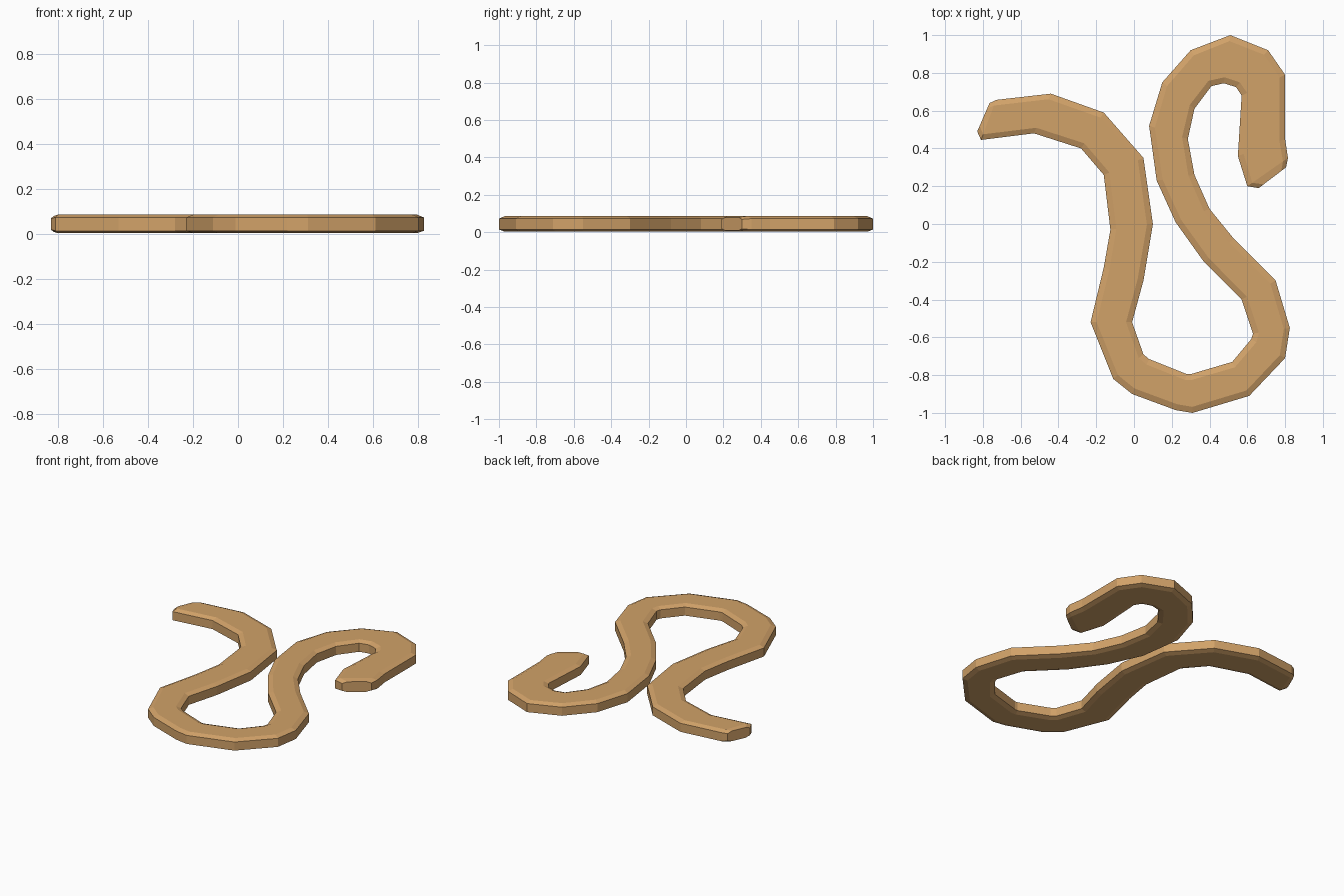
import bpy, bmesh
from mathutils import Vector

# Stations along the body: left edge x, y and right edge x, y
STATIONS = [
    (-.765, .64, -.83, .49), (-.73, .657, -.81, .445), (-.44, .69, -.53, .48),
    (-.16, .59, -.28, .40), (.05, .35, -.16, .26), (.10, 0, -.125, -.03),
    (.05, -.30, -.16, -.23), (-.01, -.52, -.23, -.52), (.05, -.69, -.11, -.82),
    (.08, -.715, -.01, -.90), (.28, -.795, .22, -.985), (.30, -.795, .31, -1),
    (.52, -.73, .61, -.91), (.62, -.61, .80, -.71), (.63, -.58, .825, -.55),
    (.57, -.40, .75, -.30), (.37, -.20, .53, -.08), (.22, .01, .40, .08),
    (.12, .23, .32, .26), (.08, .52, .285, .45), (.15, .75, .32, .61),
    (.30, .92, .41, .73), (.51, 1, .475, .745), (.71, .92, .54, .725),
    (.80, .79, .57, .68), (.80, .45, .55, .36), (.815, .35, .60, .20),
    (.805, .30, .66, .19),
]
# Chamfered flat cross-section: side (0 left, 1 right), inset, height
SECTION = [(0, .032, .003), (0, 0, .014), (0, 0, .073), (0, .032, .086),
           (1, .032, .086), (1, 0, .073), (1, 0, .014), (1, .032, .003)]

# Snake body: loft the section through the stations
bm = bmesh.new()
rings = []
for i, (lx, ly, rx, ry) in enumerate(STATIONS):
    edge = (Vector((lx, ly, 0)), Vector((rx, ry, 0)))
    across = (edge[1] - edge[0]).normalized()
    ring = []
    for side, inset, z in SECTION:
        p = edge[side] + across * (inset if side == 0 else -inset)
        if i in (0, len(STATIONS) - 1):      # the tips are slightly thinner
            z = .045 + (z - .045) * .85
        ring.append(bm.verts.new((p.x, p.y, z)))
    rings.append(ring)
for a, b in zip(rings, rings[1:]):
    for k in range(8):
        n = (k + 1) % 8
        bm.faces.new((a[k], a[n], b[n], b[k]))
bm.faces.new(rings[0])
bm.faces.new(rings[-1])
bmesh.ops.recalc_face_normals(bm, faces=bm.faces)

mesh = bpy.data.meshes.new("snake_body")
bm.to_mesh(mesh)
bm.free()
mat = bpy.data.materials.new("tan")
mat.diffuse_color = (.64, .36, .14, 1)
mesh.materials.append(mat)
body = bpy.data.objects.new("snake_body", mesh)
bpy.context.collection.objects.link(body)
